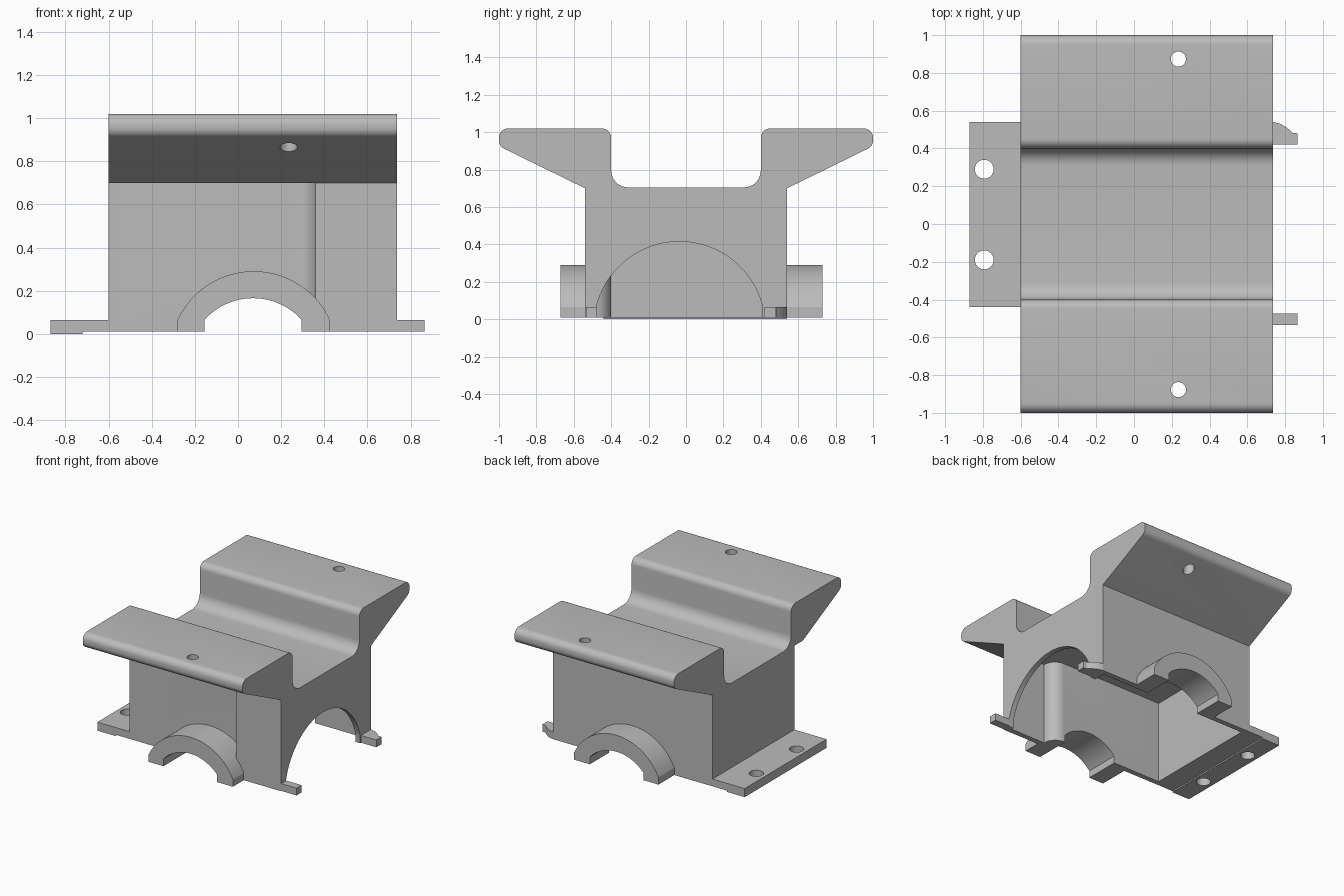
import bpy, bmesh, math
from mathutils import Vector

cube = bpy.data.objects.get("Cube")
if cube:
    bpy.data.objects.remove(cube)

grey = bpy.data.materials.new("plain grey")
grey.use_nodes = True
grey.diffuse_color = (0.5, 0.5, 0.5, 1)
grey.node_tree.nodes["Principled BSDF"].inputs["Base Color"].default_value = (0.5, 0.5, 0.5, 1)


def prism(name, points, axis, lo, hi):
    """Extrude a 2D outline along an axis between lo and hi."""
    place = {"x": lambda p, d: (d, p[0], p[1]),
             "y": lambda p, d: (p[0], d, p[1]),
             "z": lambda p, d: (p[0], p[1], d)}[axis]
    bm = bmesh.new()
    face = bm.faces.new([bm.verts.new(place(p, lo)) for p in points])
    ext = bmesh.ops.extrude_face_region(bm, geom=[face])
    shift = Vector(place((0, 0), hi - lo))
    bmesh.ops.translate(bm, vec=shift, verts=[v for v in ext["geom"] if isinstance(v, bmesh.types.BMVert)])
    bmesh.ops.recalc_face_normals(bm, faces=bm.faces)
    mesh = bpy.data.meshes.new(name)
    bm.to_mesh(mesh)
    bm.free()
    mesh.materials.append(grey)
    obj = bpy.data.objects.new(name, mesh)
    bpy.context.collection.objects.link(obj)
    return obj


def combine(target, tool, operation):
    mod = target.modifiers.new("combine", "BOOLEAN")
    mod.object = tool
    mod.operation = operation
    mod.solver = "EXACT"
    bpy.context.view_layer.objects.active = target
    bpy.ops.object.modifier_apply(modifier=mod.name)
    bpy.data.objects.remove(tool)


def cut(target, *prism_args):
    combine(target, prism("cutter", *prism_args), "DIFFERENCE")


def rounded(corners, steps=8):
    """Outline from (u, v, radius) corners."""
    out = []
    for i, (u, v, r) in enumerate(corners):
        p = Vector((u, v))
        if not r:
            out.append(p)
            continue
        a = (Vector(corners[i - 1][:2]) - p).normalized()
        b = (Vector(corners[(i + 1) % len(corners)][:2]) - p).normalized()
        half = a.angle(b) / 2
        centre = p + (a + b).normalized() * r / math.sin(half)
        start = p + a * r / math.tan(half) - centre
        end = p + b * r / math.tan(half) - centre
        sweep = start.angle(end)
        for k in range(steps + 1):
            t = k / steps
            out.append(centre + (start * math.sin((1 - t) * sweep) + end * math.sin(t * sweep)) / math.sin(sweep))
    return out


def arch(c, half, top, base, spring=0.065, steps=40):
    """Circular arch on short straight legs."""
    rise = top - spring
    r = (half * half + rise * rise) / (2 * rise)
    a = math.atan2(half, r - rise)
    pts = [(c - half, base)]
    for k in range(steps + 1):
        t = -a + 2 * a * k / steps
        pts.append((c + r * math.sin(t), top - r + r * math.cos(t)))
    return pts + [(c + half, base)]


def circle(u, v, r, n=32):
    return [(u + r * math.cos(2 * math.pi * k / n), v + r * math.sin(2 * math.pi * k / n)) for k in range(n)]


# Main housing: winged cross-section
side = [(0.54, 0.01, 0), (0.54, 0.70, 0), (1.0, 0.925, 0.05), (1.0, 1.02, 0.05),
        (0.40, 1.02, 0.05), (0.40, 0.705, 0.09)]
profile = side + [(-u, v, r) for u, v, r in reversed(side)]
housing = prism("housing", rounded(profile), "x", -0.60, 0.737)

# Set-back part of the front wall
recess = [(-1, -0.7, 0), (0.36, -0.7, 0), (0.36, -0.44, 0.09), (-1, -0.44, 0)]
cut(housing, rounded(recess), "z", -0.5, 0.70)

# Bearing bosses on front and back
for lo, hi in ((-0.67, -0.42), (0.52, 0.73)):
    combine(housing, prism("boss", arch(0.073, 0.353, 0.29, 0.01), "y", lo, hi), "UNION")

# Hollow interior, open below, widening near the arched end
cavity = [(-0.56, -0.40, 0), (0.40, -0.40, 0.095), (0.40, -0.50, 0),
          (0.697, -0.50, 0), (0.697, 0.50, 0), (-0.56, 0.50, 0)]
cut(housing, rounded(cavity), "z", -0.5, 0.64)

# End arch, bearing bore and wing holes
cut(housing, arch(-0.035, 0.445, 0.415, -0.3), "x", 0.6, 1.0)
cut(housing, arch(0.07, 0.225, 0.165, -0.3), "y", -1.2, 1.2)
for y in (-0.877, 0.873):
    cut(housing, circle(0.235, y, 0.04), "z", 0.5, 1.3)

# Mounting flange with a raised pad and two bolt holes
flange_outline = [(-0.87, 0), (-0.72, 0), (-0.72, 0.01), (-0.60, 0.01), (-0.60, 0.065), (-0.87, 0.065)]
flange = prism("mounting_flange", flange_outline, "y", -0.44, 0.54)
for y in (-0.19, 0.29):
    cut(flange, circle(-0.793, y, 0.05), "z", -0.5, 0.5)

# Small feet at the arched end
front_foot = prism("front_foot", [(0.737, -0.535), (0.865, -0.535), (0.865, -0.475), (0.737, -0.475)],
                   "z", 0.01, 0.065)
back_foot = prism("back_foot", [(0.737, 0.42), (0.865, 0.42), (0.865, 0.48), (0.84, 0.483),
                                (0.81, 0.51), (0.775, 0.53), (0.737, 0.54)], "z", 0.01, 0.065)

# Smooth the rounds, keep the edges sharp
bpy.ops.object.select_all(action="DESELECT")
for obj in (housing, flange, front_foot, back_foot):
    obj.select_set(True)
bpy.context.view_layer.objects.active = housing
bpy.ops.object.shade_smooth_by_angle(angle=math.radians(25))
